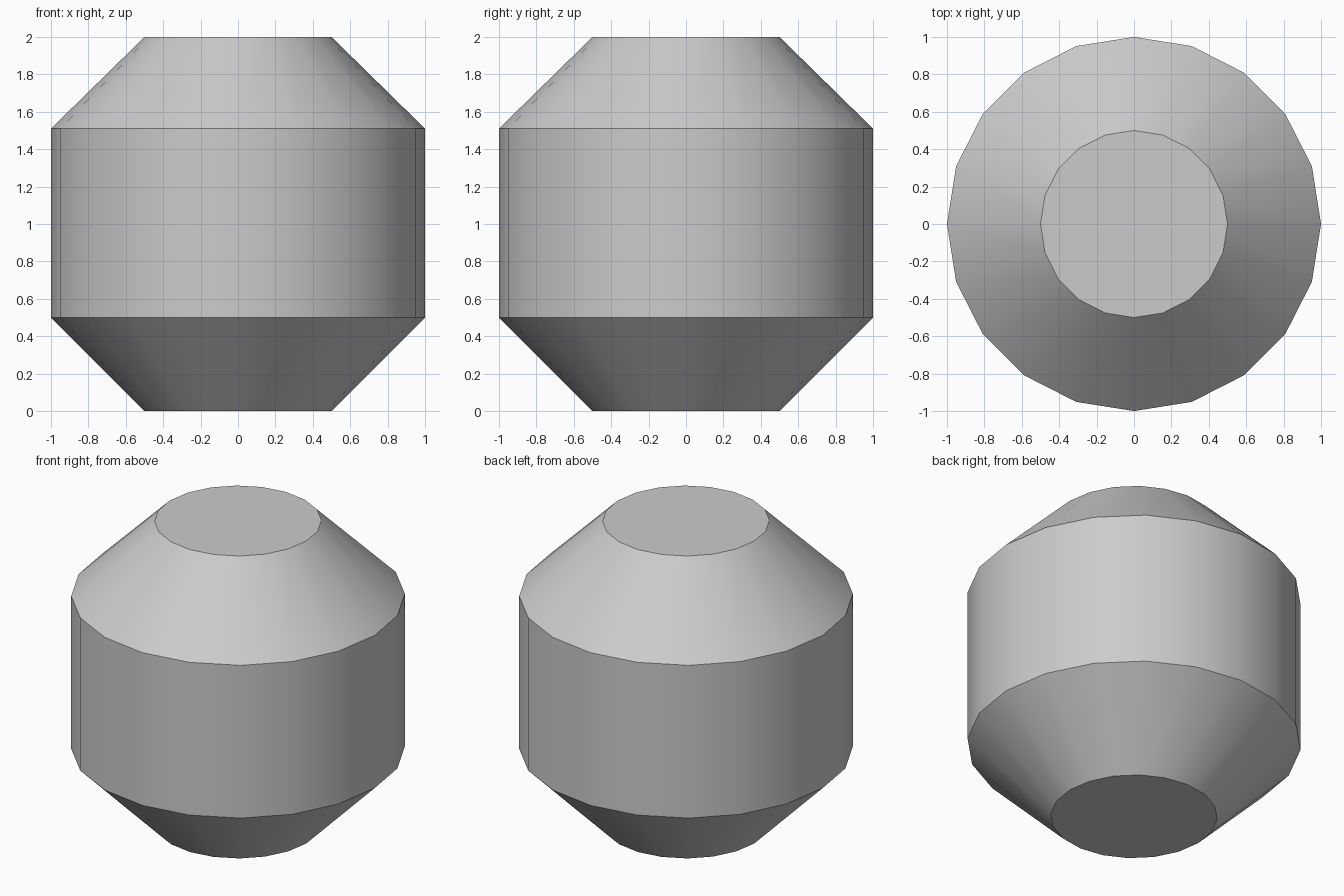
import bpy, bmesh
from math import cos, sin, tau, radians

if "Cube" in bpy.data.objects:
    bpy.data.objects.remove(bpy.data.objects["Cube"])

SIDES = 20
PROFILE = [(0.5, 0.0), (1.0, 0.5), (1.0, 1.51), (0.5, 2.0)]  # radius, height

# Chamfered barrel: one ring of vertices per profile point, capped at both ends
bm = bmesh.new()
rings = [[bm.verts.new((r * cos(tau * i / SIDES), r * sin(tau * i / SIDES), z))
          for i in range(SIDES)] for r, z in PROFILE]
for low, high in zip(rings, rings[1:]):
    for i in range(SIDES):
        j = (i + 1) % SIDES
        bm.faces.new((low[i], low[j], high[j], high[i]))
bm.faces.new(rings[0][::-1])
bm.faces.new(rings[-1])

mesh = bpy.data.meshes.new("barrel_body")
bm.to_mesh(mesh)
bm.free()
body = bpy.data.objects.new("barrel_body", mesh)
bpy.context.collection.objects.link(body)

# Smooth around the sides, crisp at the rims
bpy.context.view_layer.objects.active = body
body.select_set(True)
bpy.ops.object.shade_smooth_by_angle(angle=radians(30))
